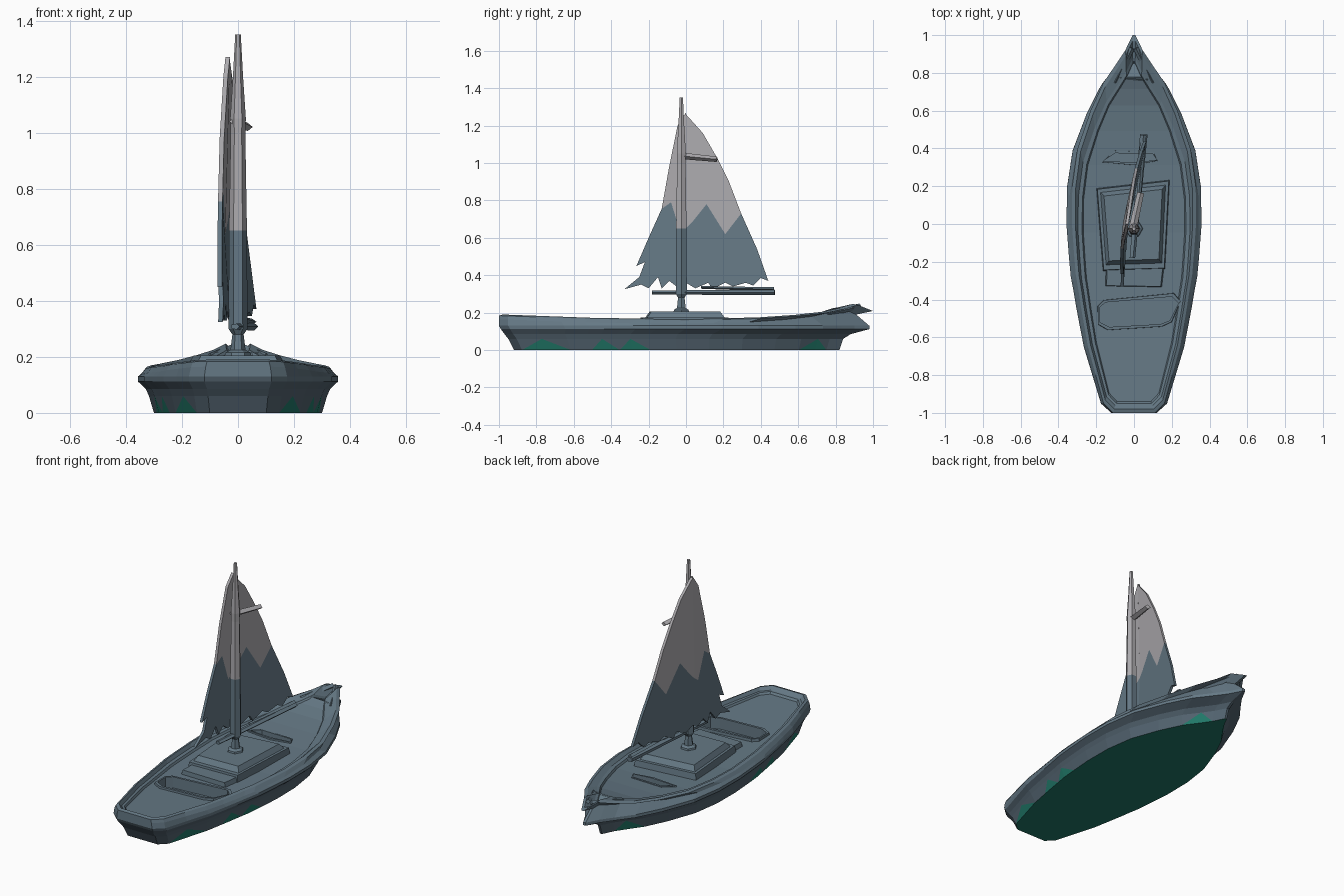
import bpy, bmesh, math
from mathutils import Vector

if "Cube" in bpy.data.objects:
    bpy.data.objects.remove(bpy.data.objects["Cube"])


def material(name, rgb):
    m = bpy.data.materials.new(name)
    m.diffuse_color = (*rgb, 1)
    m.use_nodes = True
    m.node_tree.nodes["Principled BSDF"].inputs["Base Color"].default_value = m.diffuse_color
    return m


SLATE = material("slate", (0.13, 0.19, 0.235))
DARK = material("dark_slate", (0.085, 0.125, 0.16))
TEAL = material("teal", (0.015, 0.19, 0.14))
PALE = material("pale_cloth", (0.42, 0.41, 0.43))


def finish(name, bm, *mats):
    bmesh.ops.recalc_face_normals(bm, faces=bm.faces)
    me = bpy.data.meshes.new(name)
    bm.to_mesh(me)
    bm.free()
    for m in mats:
        me.materials.append(m)
    ob = bpy.data.objects.new(name, me)
    bpy.context.collection.objects.link(ob)
    return ob


def loft(name, rings, mat):
    """Closed skin through rings of equal length, capped at both ends."""
    bm = bmesh.new()
    vs = [[bm.verts.new(p) for p in r] for r in rings]
    n = len(vs[0])
    for a, b in zip(vs, vs[1:]):
        for i in range(n):
            j = (i + 1) % n
            bm.faces.new((a[i], a[j], b[j], b[i]))
    bm.faces.new(vs[0])
    bm.faces.new(vs[-1])
    return finish(name, bm, mat)


def prism(name, outline, z0, z1, taper, mat):
    cx = sum(p[0] for p in outline) / len(outline)
    cy = sum(p[1] for p in outline) / len(outline)
    top = [(cx + (x - cx) * taper, cy + (y - cy) * taper, z1) for x, y in outline]
    return loft(name, [[(x, y, z0) for x, y in outline], top], mat)


def bar(name, p, q, r0, r1, mat, sides=5, flat=1.0):
    """Tapered bar running between two points."""
    p, q = Vector(p), Vector(q)
    d = (q - p).normalized()
    u = d.cross(Vector((0, 0, 1))).normalized()
    v = u.cross(d)
    ang = [2 * math.pi * i / sides for i in range(sides)]
    rings = [[c + u * r * math.cos(a) + v * r * flat * math.sin(a) for a in ang]
             for c, r in ((p, r0), (q, r1))]
    return loft(name, rings, mat)


def interp(table, y):
    for (a, va), (b, vb) in zip(table, table[1:]):
        if y <= b:
            return va + (vb - va) * (y - a) / (b - a)
    return table[-1][1]


# Hull: stations along y (position, half width) and the rail's sheer line
STATIONS = [(-1, .12), (-.95, .175), (-.8, .22), (-.65, .265), (-.52, .29), (-.44, .305),
            (-.35, .32), (-.27, .335), (-.16, .345), (0, .357), (.2, .355), (.4, .325),
            (.6, .25), (.75, .175), (.85, .1), (.92, .05), (1, .008)]
SHEER = [(-1, .19), (-.5, .172), (0, .165), (.5, .177), (.8, .21), (.93, .25), (1, .215)]
# Layers: width scale, stern end, bow end, height, height is measured from the rail
LAYERS = [(.84, -.92, .82, 0, False), (.89, -.95, .84, .06, False), (.92, -.97, .88, .085, False),
          (1.0, -.99, .98, .112, False), (1.0, -1, .98, .13, False), (.96, -1, .91, -.025, True),
          (.92, -1, 1.0, -.006, True), (.87, -.98, .97, 0, True), (.83, -.96, .88, -.02, True),
          (.77, -.95, .86, -.022, True), (.75, -.94, .85, -.034, True)]
SPIKES = {2, 5, 7, 14}


def build_hull():
    bm = bmesh.new()
    rings = []
    for y, w in STATIONS:
        side = []
        for s, y0, y1, z, rel in LAYERS:
            yy = y0 + (y + 1) / 2 * (y1 - y0)
            side.append((w * s, yy, z + (interp(SHEER, y) if rel else 0)))
        rings.append([bm.verts.new(p) for p in side] +
                     [bm.verts.new((-x, yy, z)) for x, yy, z in reversed(side)])
    n, k = len(rings[0]), len(LAYERS)

    def face(mat, *v):
        bm.faces.new(v).material_index = mat
    for s, (a, b) in enumerate(zip(rings, rings[1:])):
        for i in range(n):
            j = (i + 1) % n
            lo, hi = (i, j) if i == 0 else (j, i)
            if i in (0, n - 2) and (s in SPIKES or s + 1 in SPIKES):
                # teal tooth rising to the upper corner at the spike station
                if s in SPIKES:
                    face(2, a[lo], b[lo], a[hi])
                    face(1, b[lo], b[hi], a[hi])
                else:
                    face(2, a[lo], b[lo], b[hi])
                    face(1, a[lo], b[hi], a[hi])
            else:
                low = i < 3 or i >= n - 4
                face(2 if i == n - 1 else 1 if low else 0, a[i], a[j], b[j], b[i])
    for r in (rings[0], rings[-1]):
        for i in range(k - 1):
            face(1 if i < 3 else 0, r[i], r[i + 1], r[n - 2 - i], r[n - 1 - i])
    return finish("hull", bm, SLATE, DARK, TEAL)


hull = build_hull()

# Sunken seat well and forward hatch slot
WELL = [(-.18, -.44), (-.15, -.415), (.2, -.385), (.235, -.42), (.19, -.51),
        (.14, -.53), (-.13, -.545), (-.18, -.52)]
SLOT = [(-.16, .335), (-.1, .375), (.1, .37), (.12, .34), (.0, .325)]
coaming = prism("well_coaming", [((x - .02) * 1.08 + .02, (y + .47) * 1.25 - .47) for x, y in WELL],
                .11, .153, .97, SLATE)
slot_rim = prism("slot_rim", [(x * 1.08, (y - .35) * 1.6 + .35) for x, y in SLOT],
                 .11, .15, .95, SLATE)
for name, shape, part in (("well_cutter", WELL, coaming), ("slot_cutter", SLOT, slot_rim)):
    cutter = prism(name, shape, .085, .3, 1.0, SLATE)
    cutter.hide_render = True
    cutter.hide_viewport = True
    for ob in (hull, part):
        m = ob.modifiers.new(name, 'BOOLEAN')
        m.operation, m.solver, m.object = 'DIFFERENCE', 'EXACT', cutter

# Cabin: low step and sloped top
prism("cabin_step", [(-.155, -.33), (.15, -.335), (.165, -.2), (-.15, -.2)], .12, .162, .94, SLATE)
prism("cabin_base", [(-.2, .19), (.19, .235), (.165, -.24), (-.165, -.25)], .12, .175, .97, SLATE)
prism("cabin_roof", [(-.18, .17), (.17, .21), (.15, -.21), (-.15, -.22)], .17, .205, .88, SLATE)

# Bow fittings
for s in (1, -1):
    bar("bow_rail", (s * .1, .75, .195), (s * .01, .93, .235), .018, .014, SLATE, 4)
bar("bow_cleat", (-.085, .775, .2), (.075, .765, .2), .016, .016, SLATE, 4)


# Mast, turned in two colours
def turned(name, profile, mat, sides=6):
    rings = [[(r * math.cos(2 * math.pi * i / sides), -.025 + r * math.sin(2 * math.pi * i / sides), z)
              for i in range(sides)] for r, z in profile]
    loft(name, rings, mat)


turned("mast_foot", [(.05, .195), (.045, .215), (.027, .225), (.02, .28), (.034, .3), (.032, .65)], SLATE)
turned("mast_top", [(.032, .65), (.026, 1.0), (.028, 1.05), (.018, 1.2), (.01, 1.35)], PALE)

# Boom and gaff
bar("boom", (-.01, -.18, .308), (.05, .475, .308), .016, .022, SLATE, 5, .7)
bar("boom_upper", (.02, .08, .335), (.05, .47, .325), .01, .016, SLATE, 4, .7)
bar("gaff", (-.01, -.04, 1.04), (.035, .165, 1.02), .022, .018, PALE, 4, .8)


# Torn sail: four panels hung beside the mast
def sail(name, outline, mat, t=.016):
    def x_at(y, z):
        return -.035 + (.22 if y > 0 else .08) * y - .018 * math.sin(math.pi * (z - .3))
    loft(name, [[(x_at(y, z) + o, y, z) for y, z in outline] for o in (-t / 2, t / 2)], mat)


LUFF = (0, .65)
main_edge = [LUFF, (.03, .68), (.11, .78), (.21, .62), (.295, .73)]
fore_edge = [LUFF, (-.03, .63), (-.08, .79), (-.13, .755)]
sail("main_sail_upper", main_edge + [(.23, .9), (.165, 1.03), (.09, 1.16), (0, 1.26)], PALE)
sail("main_sail_lower", main_edge + [(.38, .54), (.44, .37), (.4, .385), (.36, .345), (.32, .36),
                                     (.25, .34), (.21, .36), (.14, .325), (.12, .36), (.05, .33),
                                     (0, .36)], SLATE)
sail("fore_sail_upper", fore_edge + [(-.09, .98), (-.045, 1.2), (0, 1.27)], PALE)
sail("fore_sail_lower", fore_edge + [(-.2, .6), (-.265, .45), (-.22, .47), (-.25, .39), (-.33, .325),
                                     (-.24, .35), (-.2, .33), (-.15, .39), (-.13, .33), (-.09, .37),
                                     (-.05, .34), (0, .36)], SLATE)
